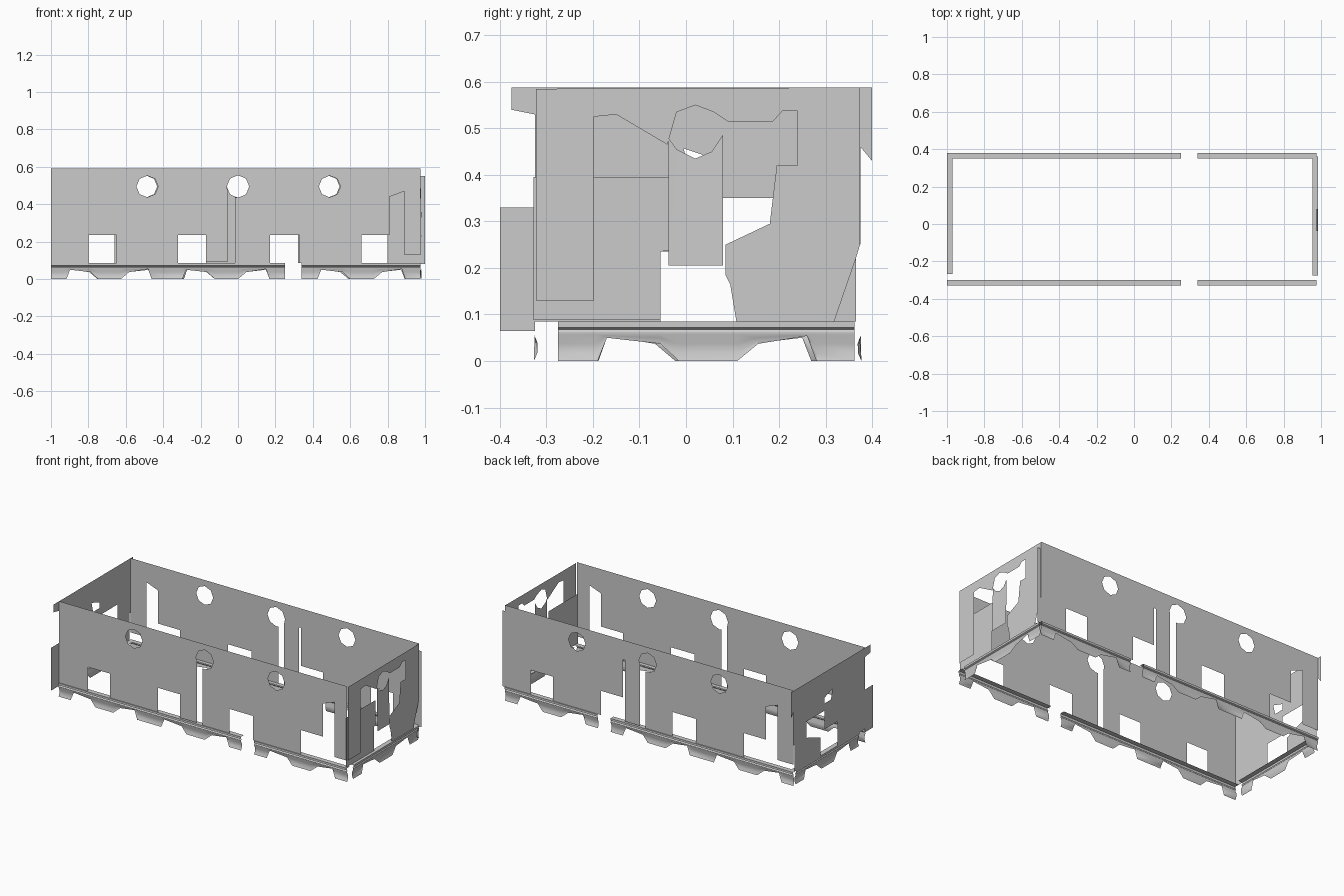
import bpy, bmesh
from math import sin, cos, radians

if "Cube" in bpy.data.objects:
    bpy.data.objects.remove(bpy.data.objects["Cube"])


def finish(bm, name):
    me = bpy.data.meshes.new(name)
    bm.to_mesh(me)
    bm.free()
    ob = bpy.data.objects.new(name, me)
    bpy.context.scene.collection.objects.link(ob)
    return ob


def sheet(name, loops, place):
    """Flat sheet: first loop is the outline, the others are holes."""
    bm = bmesh.new()
    edges = []
    for loop in loops:
        vs = [bm.verts.new((a, b, 0)) for a, b in loop]
        edges += [bm.edges.new((v, vs[i - 1])) for i, v in enumerate(vs)]
    bmesh.ops.triangle_fill(bm, edges=edges, use_beauty=True, normal=(0, 0, 1))
    for v in bm.verts:
        v.co = place(v.co.x, v.co.y)
    return finish(bm, name)


def ring(cx, cz, r, angles):
    return [(cx + r * cos(radians(a)), cz + r * sin(radians(a))) for a in angles]


# Long walls: windows, a slot into the middle porthole, and an end doorway
def long_outline(slit):
    pts = [(-1, .085), (-.8, .085), (-.8, .235), (-.65, .235), (-.65, .085),
           (-.32, .085), (-.32, .235), (-.17, .235)]
    if slit:
        pts += [(-.17, .47), (-.155, .47), (-.155, .09)]
    else:
        pts += [(-.17, .09)]
    pts += [(-.055, .09), (-.055, .47)]
    pts += ring(0, .495, .06, range(180, -91, -45))
    pts += [(-.015, .438), (-.015, .085), (.17, .085), (.17, .235), (.33, .235),
            (.33, .085), (.66, .085), (.66, .235), (.81, .235), (.81, .44),
            (.89, .47), (.89, .13), (.975, .13), (.975, .59), (-1, .59)]
    return pts


portholes = [ring(x, .495, .058, range(0, 360, 45)) for x in (-.485, .49)]


def flip(x):
    return (-1 if x > 0 else .977) if abs(x) > .95 else -x


sheet("front_wall", [long_outline(False)] + portholes, lambda a, b: (a, -.325, b))
sheet("back_wall", [long_outline(True)] + portholes, lambda a, b: (flip(a), .374, b))

# Left end wall with corner tabs, a doorway and a small opening
sheet("left_wall", [
    [(-.375, .588), (-.375, .54), (-.325, .53), (-.325, .33), (-.4, .33), (-.4, .065),
     (-.325, .065), (-.325, .085), (-.055, .085), (-.055, .235), (.075, .235),
     (.075, .35), (.25, .35), (.25, .25), (.11, .2), (.11, .085), (.365, .085),
     (.365, .25), (.375, .25), (.375, .46), (.4, .43), (.4, .588)],
    [(-.005, .457), (.075, .43), (.075, .395), (.01, .395)]],
    lambda a, b: (-1, a, b))

# Right end wall with a ragged opening
sheet("right_wall", [
    [(-.322, .13), (-.198, .13), (-.198, .525), (-.15, .53), (-.04, .465), (-.02, .535),
     (.02, .55), (.06, .535), (.09, .515), (.187, .515), (.207, .537), (.24, .537),
     (.24, .42), (.195, .42), (.18, .295), (.085, .25), (.085, .185), (.095, .165),
     (.11, .075), (.315, .075), (.365, .22), (.374, .25), (.374, .588), (-.322, .585)]],
    lambda a, b: (.978, a, b))
sheet("right_low_panel", [[(-.328, .088), (-.055, .088), (-.055, .235), (-.038, .238),
                           (-.038, .395), (-.328, .395)]], lambda a, b: (.97, a, b))
sheet("right_loose_strip", [[(-.038, .205), (.08, .205), (.08, .487), (.055, .45),
                             (.02, .435), (-.02, .455), (-.038, .48)]],
      lambda a, b: (.977 + .006 * max(0, .25 - b) / .045, a, b))
sheet("corner_flap", [[(.975, .08), (.999, .08), (.999, .55), (.975, .55)]],
      lambda a, b: (a, .368, b))

# Base trim: moulding on top with a footed skirt below
MOULD = [(.03, .085), (0, .085), (0, .072), (.007, .068), (.003, .062), (.003, .057)]
FEET = [(0, 0), (.085, 0), (.105, .05), (.22, .037), (.26, 0), (.385, 0),
        (.43, .037), (.535, .054), (.555, 0), (.637, 0)]


def trim(name, ox, oy, dx, dy, length):
    bm = bmesh.new()
    cols = []
    for u, low in FEET:
        col = list(MOULD)
        for t in (.35, .7, 1):
            z = .057 + (low - .057) * t
            col.append((.003 + .009 * sin(z / .057 * 3.14159), z))
        u *= length / .637
        # outward direction is (dy, -dx); d runs inward
        cols.append([bm.verts.new((ox + dx * u - dy * d, oy + dy * u + dx * d, z))
                     for d, z in col])
    for a, b in zip(cols, cols[1:]):
        for i in range(len(a) - 1):
            bm.faces.new((a[i], a[i + 1], b[i + 1], b[i]))
    ob = finish(bm, name)
    bpy.context.view_layer.objects.active = ob
    ob.select_set(True)
    bpy.ops.object.shade_smooth_by_angle(angle=radians(30))
    ob.select_set(False)


for i, x in enumerate((-1, -.382, .34)):
    trim(f"front_trim_{i + 1}", x, -.33, 1, 0, (.618, .632, .637)[i])
for i, x in enumerate((.977, .252, -.37)):
    trim(f"back_trim_{i + 1}", x, .38, -1, 0, (.637, .622, .63)[i])
trim("right_trim", .984, -.275, 0, 1, .637)
trim("left_trim", -1, .352, 0, -1, .62)
